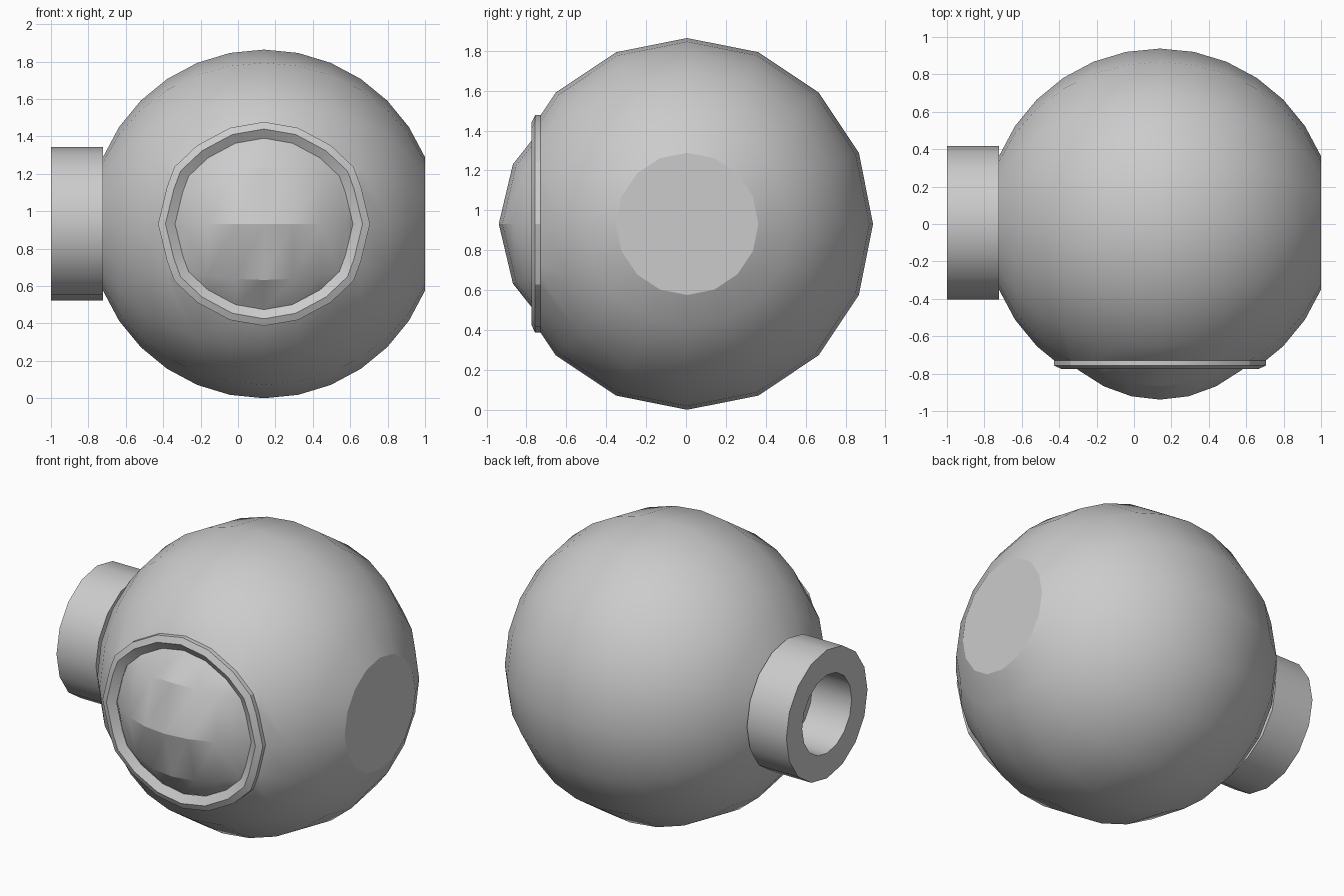
import bpy, bmesh, math
from mathutils import Matrix, Vector

if "Cube" in bpy.data.objects:
    bpy.data.objects.remove(bpy.data.objects["Cube"], do_unlink=True)

R = 0.932                                # globe radius
CENTRE = Vector((0.139, 0.006, R))       # globe centre
CAP = R * math.cos(math.radians(22.5))   # distance to the flat ends
CUT = -0.735                             # plane where the front window starts

grey = bpy.data.materials.new("light_grey")
grey.use_nodes = True
grey.diffuse_color = (0.6, 0.6, 0.6, 1)
grey.node_tree.nodes["Principled BSDF"].inputs["Base Color"].default_value = (0.6, 0.6, 0.6, 1)


def finish(bm, name):
    """Turn a bmesh into a shaded object."""
    mesh = bpy.data.meshes.new(name)
    bm.to_mesh(mesh)
    bm.free()
    mesh.materials.append(grey)
    obj = bpy.data.objects.new(name, mesh)
    obj.location = CENTRE
    bpy.context.collection.objects.link(obj)
    bpy.ops.object.select_all(action='DESELECT')
    obj.select_set(True)
    bpy.context.view_layer.objects.active = obj
    bpy.ops.object.shade_smooth_by_angle(angle=math.radians(25))
    return obj


def globe_mesh(keep_front):
    """Sphere with its poles on x cut flat, split at the window plane."""
    bm = bmesh.new()
    bmesh.ops.create_uvsphere(bm, u_segments=16, v_segments=16, radius=R)
    bmesh.ops.rotate(bm, verts=bm.verts, matrix=Matrix.Rotation(math.pi / 2, 3, 'Y'))
    poles = [v for v in bm.verts if abs(v.co.x) > CAP + 0.01]
    bmesh.ops.delete(bm, geom=poles, context='VERTS')
    bmesh.ops.holes_fill(bm, edges=bm.edges, sides=0)
    bmesh.ops.recalc_face_normals(bm, faces=bm.faces)
    bmesh.ops.bisect_plane(bm, geom=bm.verts[:] + bm.edges[:] + bm.faces[:],
                           plane_co=(0, CUT, 0), plane_no=(0, 1, 0),
                           clear_outer=keep_front, clear_inner=not keep_front)
    return bm


# Main globe
globe = globe_mesh(False)
rim = [[v.co.copy() for v in e.verts] for e in globe.edges if e.is_boundary]
finish(globe, "globe")

# Raised window ring, swept from the globe's opening
ring = bmesh.new()
profile = [(1.0, CUT + 0.01), (1.0, -0.763), (0.93, -0.781), (0.84, -0.75)]
for a, b in rim:
    for (s0, y0), (s1, y1) in zip(profile, profile[1:]):
        quad = [(a.x * s0, y0, a.z * s0), (b.x * s0, y0, b.z * s0),
                (b.x * s1, y1, b.z * s1), (a.x * s1, y1, a.z * s1)]
        ring.faces.new([ring.verts.new(p) for p in quad])
bmesh.ops.remove_doubles(ring, verts=ring.verts, dist=0.0005)
bmesh.ops.recalc_face_normals(ring, faces=ring.faces)
# An open strip: make sure its front faces -y
front = max(ring.faces, key=lambda f: abs(f.normal.y))
if front.normal.y > 0:
    bmesh.ops.reverse_faces(ring, faces=ring.faces)
finish(ring, "window_ring")

# Window dome, a slightly narrowed piece of the globe
dome = globe_mesh(True)
for v in dome.verts:
    v.co = (v.co.x * 0.84, v.co.y - 0.013, v.co.z * 0.84)
finish(dome, "window_dome")

# Hollow neck on the right side
neck = bmesh.new()
x0, x1 = -1.0 - CENTRE.x, -CAP
outline = [(x0, 0.41), (x1, 0.41), (x1, 0.25), (x0, 0.25)]
loop = [neck.verts.new((x, 0, r)) for x, r in outline]
edges = [neck.edges.new((loop[i], loop[(i + 1) % 4])) for i in range(4)]
bmesh.ops.spin(neck, geom=loop + edges, cent=(0, 0, 0), axis=(1, 0, 0),
               angle=2 * math.pi, steps=16, use_merge=True)
bmesh.ops.remove_doubles(neck, verts=neck.verts, dist=0.0005)
bmesh.ops.recalc_face_normals(neck, faces=neck.faces)
finish(neck, "neck")
